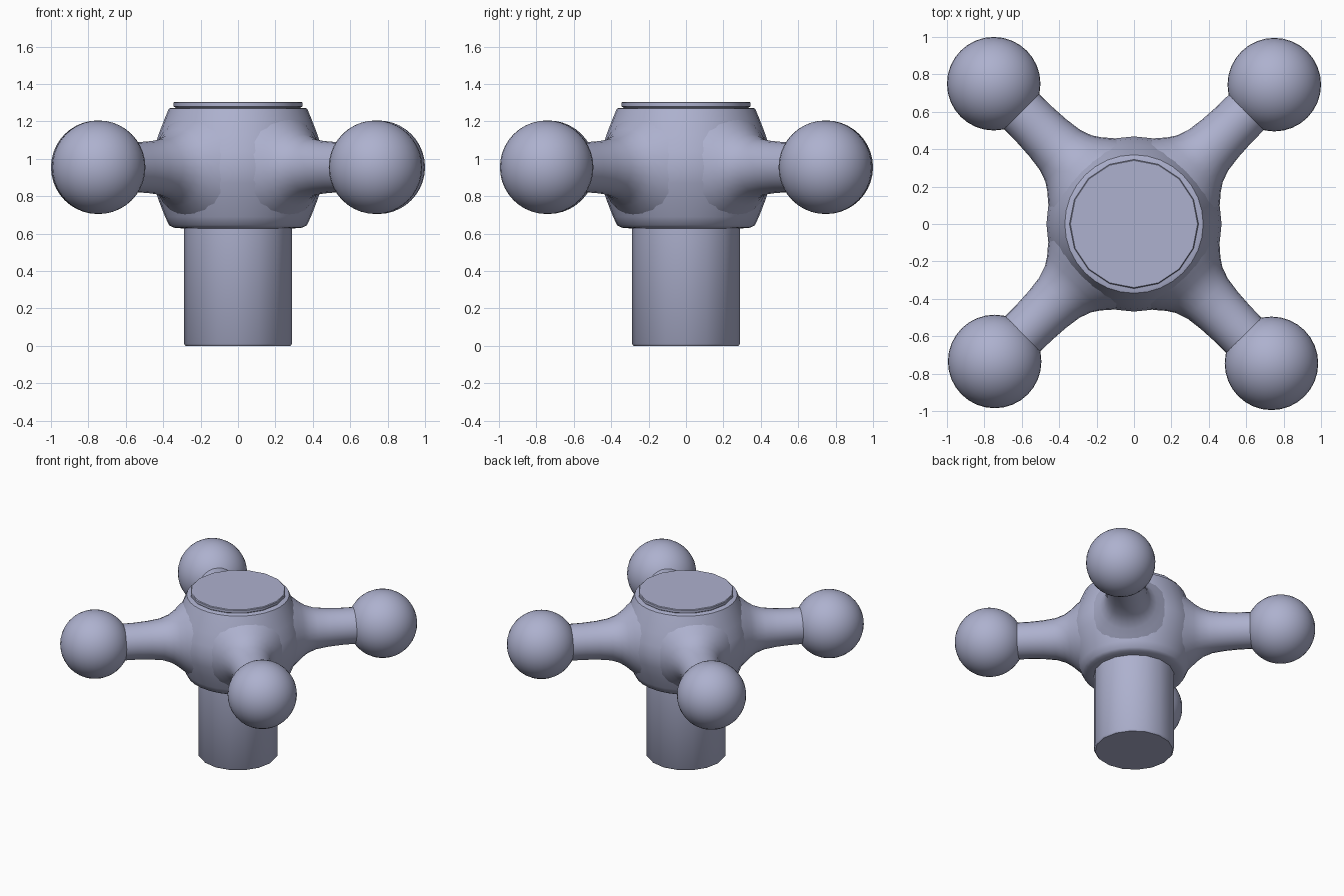
import bpy, bmesh, math
from mathutils import Matrix, Vector

cube = bpy.data.objects.get("Cube")
if cube:
    bpy.data.objects.remove(cube, do_unlink=True)

metal = bpy.data.materials.new("blue grey")
metal.use_nodes = True
colour = (0.42, 0.44, 0.62, 1)
metal.diffuse_color = colour
metal.node_tree.nodes["Principled BSDF"].inputs["Base Color"].default_value = colour

ARM_Z = 0.955


def finish(name, bm, matrix=Matrix(), angle=40):
    bmesh.ops.recalc_face_normals(bm, faces=bm.faces)
    mesh = bpy.data.meshes.new(name)
    bm.to_mesh(mesh)
    bm.free()
    mesh.materials.append(metal)
    obj = bpy.data.objects.new(name, mesh)
    obj.matrix_world = matrix
    bpy.context.collection.objects.link(obj)
    bpy.ops.object.select_all(action="DESELECT")
    obj.select_set(True)
    bpy.context.view_layer.objects.active = obj
    bpy.ops.object.shade_smooth_by_angle(angle=math.radians(angle))
    return obj


def lathe(name, profile, sides, matrix=Matrix()):
    """Revolve (radius, height) points around z and close both ends."""
    bm = bmesh.new()
    rings = []
    for r, z in profile:
        angles = [2 * math.pi * i / sides for i in range(sides)]
        rings.append([bm.verts.new((r * math.cos(a), r * math.sin(a), z)) for a in angles])
    for low, high in zip(rings, rings[1:]):
        for i in range(sides):
            j = (i + 1) % sides
            bm.faces.new((low[i], low[j], high[j], high[i]))
    bm.faces.new(rings[0])
    bm.faces.new(rings[-1])
    return finish(name, bm, matrix)


# Central stem, rounded hub and top cap
lathe("stem", [(0.28, 0), (0.29, 0.012), (0.29, 0.66)], 16)
lathe("hub", [(0.30, 0.628), (0.345, 0.632), (0.368, 0.645), (0.39, 0.69),
              (0.425, 0.78), (0.455, 0.87), (0.468, 0.955), (0.455, 1.04),
              (0.425, 1.13), (0.39, 1.22), (0.37, 1.268), (0.355, 1.273)], 32)
lathe("cap", [(0.335, 1.25), (0.335, 1.274), (0.345, 1.28), (0.345, 1.3), (0.34, 1.305)], 16)

# Four flared arms with ball ends
flare = [(0.28, 0.36), (0.24, 0.41), (0.205, 0.45), (0.175, 0.495),
         (0.152, 0.56), (0.14, 0.65), (0.134, 0.75), (0.132, 0.95)]
ball_centres = {"back_right": (-0.75, 0.75), "back_left": (0.75, 0.745),
                "front_left": (0.735, -0.745), "front_right": (-0.745, -0.735)}
for corner, (x, y) in ball_centres.items():
    turn = Vector((x, y, 0)).to_track_quat("Z", "Y").to_matrix().to_4x4()
    place = Matrix.Translation((0, 0, ARM_Z)) @ turn
    lathe(corner + "_arm", flare, 24, place)
    bm = bmesh.new()
    bmesh.ops.create_uvsphere(bm, u_segments=32, v_segments=20, radius=0.25)
    finish(corner + "_ball", bm, Matrix.Translation((x, y, ARM_Z)))
